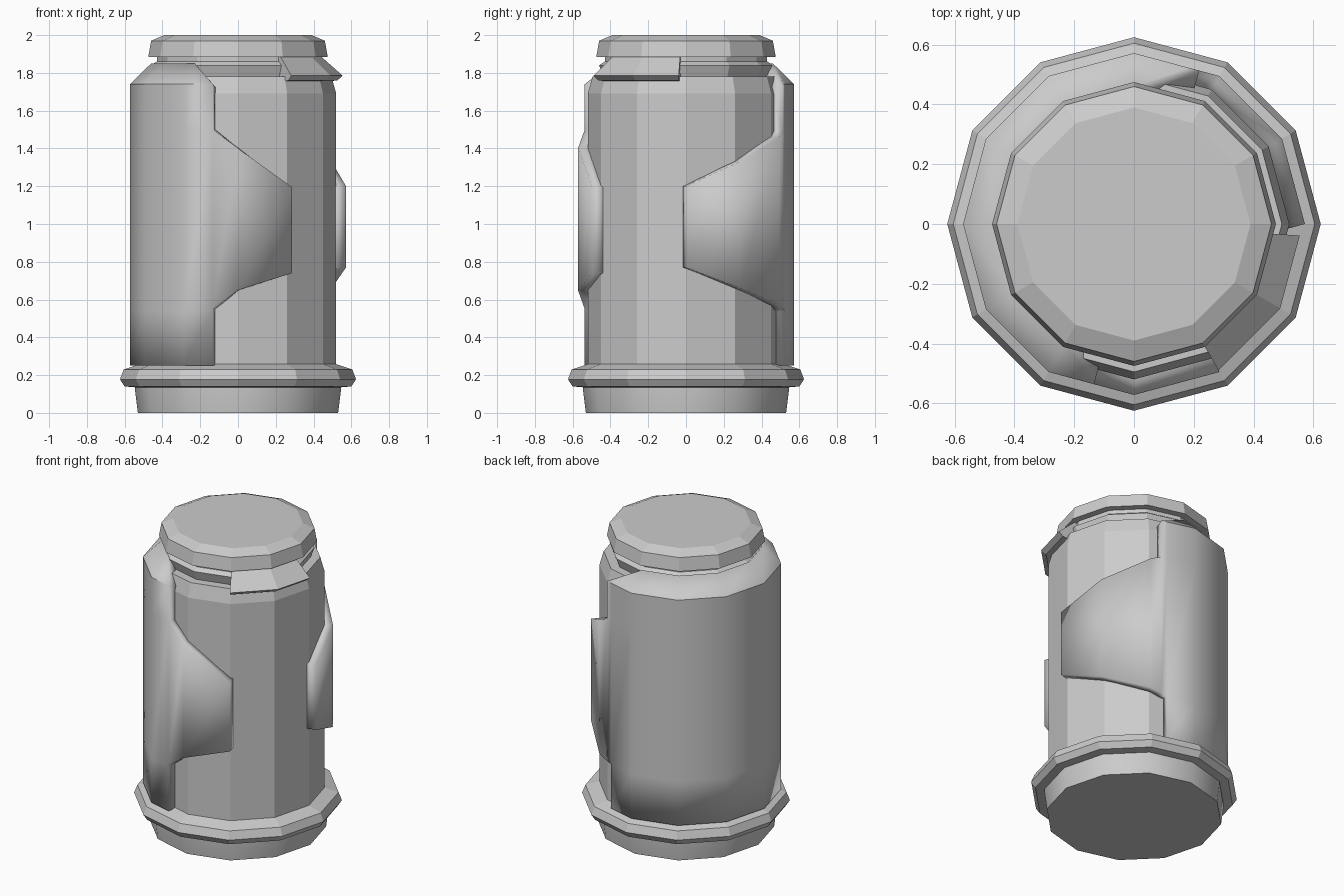
import bpy, bmesh, math

cube = bpy.data.objects.get("Cube")
if cube:
    bpy.data.objects.remove(cube)

mat = bpy.data.materials.new("plain_grey")
mat.use_nodes = True
GREY = (0.6, 0.6, 0.6, 1)
mat.diffuse_color = GREY
mat.node_tree.nodes["Principled BSDF"].inputs["Base Color"].default_value = GREY


def point(r, deg, z):
    """Point on a twelve-sided ring whose corners have radius r."""
    a = math.radians(deg)
    r *= math.cos(math.radians(15)) / math.cos(math.radians(deg % 30 - 15))
    return (r * math.cos(a), r * math.sin(a), z)


def finish(name, bm, smooth=None):
    bmesh.ops.remove_doubles(bm, verts=bm.verts, dist=0.0005)
    bmesh.ops.recalc_face_normals(bm, faces=bm.faces)
    mesh = bpy.data.meshes.new(name)
    bm.to_mesh(mesh)
    bm.free()
    mesh.materials.append(mat)
    ob = bpy.data.objects.new(name, mesh)
    bpy.context.collection.objects.link(ob)
    if smooth:
        bpy.ops.object.select_all(action='DESELECT')
        ob.select_set(True)
        bpy.context.view_layer.objects.active = ob
        bpy.ops.object.shade_smooth_by_angle(angle=math.radians(smooth))
    return ob


def lathe(name, profile, smooth=None):
    """Closed twelve-sided turned part from (radius, height) pairs."""
    bm = bmesh.new()
    rings = [[bm.verts.new(point(r, i * 30, z)) for i in range(12)] for r, z in profile]
    for a, b in zip(rings, rings[1:]):
        for i in range(12):
            j = (i + 1) % 12
            bm.faces.new((a[i], a[j], b[j], b[i]))
    bm.faces.new(rings[0])
    bm.faces.new(rings[-1])
    return finish(name, bm, smooth)


def patch(bm, corners):
    """Face from corners, skipping repeated ones."""
    unique = []
    for c in corners:
        if not any(math.dist(c, u) < 1e-4 for u in unique):
            unique.append(c)
    if len(unique) > 2:
        bm.faces.new([bm.verts.new(c) for c in unique])


# Turned parts
lathe("base", [(.53, 0), (.545, .12), (.545, .16)], 35)
lathe("base_collar", [(.54, .135), (.60, .14), (.625, .178), (.605, .23), (.52, .258)])
lathe("inner_body", [(.52, .24), (.52, 1.69), (.495, 1.78), (.42, 1.78)])
lathe("neck", [(.43, 1.76), (.46, 1.84), (.43, 1.86), (.43, 1.9)])
lathe("cap", [(.475, 1.885), (.46, 1.97), (.39, 2.0)])

# Wrapped outer shell: each column is angle, lower edge, upper edge of the middle band
columns = [(0, .77, 1.2), (30, .66, 1.33), (60, .57, 1.46), (67, .55, 1.49), (71, .54, 1.5)]
columns += [(a, .54, 1.5) for a in range(90, 241, 30)]
columns += [(256, .55, 1.5), (270, .65, 1.4), (300, .74, 1.195)]
TOP_START, LOW_START, STEP_END = 67, 71, 256
R = .572


def shoulder(deg):
    return point(.46, min(max(deg, 90), 240), 1.85)


bm = bmesh.new()
for (a, lo_a, hi_a), (b, lo_b, hi_b) in zip(columns, columns[1:]):
    pa = [point(R, a, z) for z in (.25, lo_a, hi_a, 1.74)] + [shoulder(a)]
    pb = [point(R, b, z) for z in (.25, lo_b, hi_b, 1.74)] + [shoulder(b)]
    for row in range(4):
        start = (LOW_START, 0, TOP_START, TOP_START)[row]
        if row == 1 or (a >= start and b <= STEP_END):
            patch(bm, (pa[row], pb[row], pb[row + 1], pa[row + 1]))
shell = finish("outer_shell", bm, 35)
solid = shell.modifiers.new("thickness", 'SOLIDIFY')
solid.thickness = .07
solid.offset = -1

# Flared flap under the cap, a wedge section swept over part of the ring
section = [(.43, 1.89), (.45, 1.885), (.565, 1.785), (.535, 1.76), (.48, 1.755), (.43, 1.78)]
bm = bmesh.new()
rings = [[bm.verts.new(point(r, deg, z)) for r, z in section] for deg in (-60, -30, -4)]
for a, b in zip(rings, rings[1:]):
    for i in range(len(section)):
        j = (i + 1) % len(section)
        bm.faces.new((a[i], a[j], b[j], b[i]))
bm.faces.new(rings[0])
bm.faces.new(rings[-1])
finish("shoulder_flap", bm)
